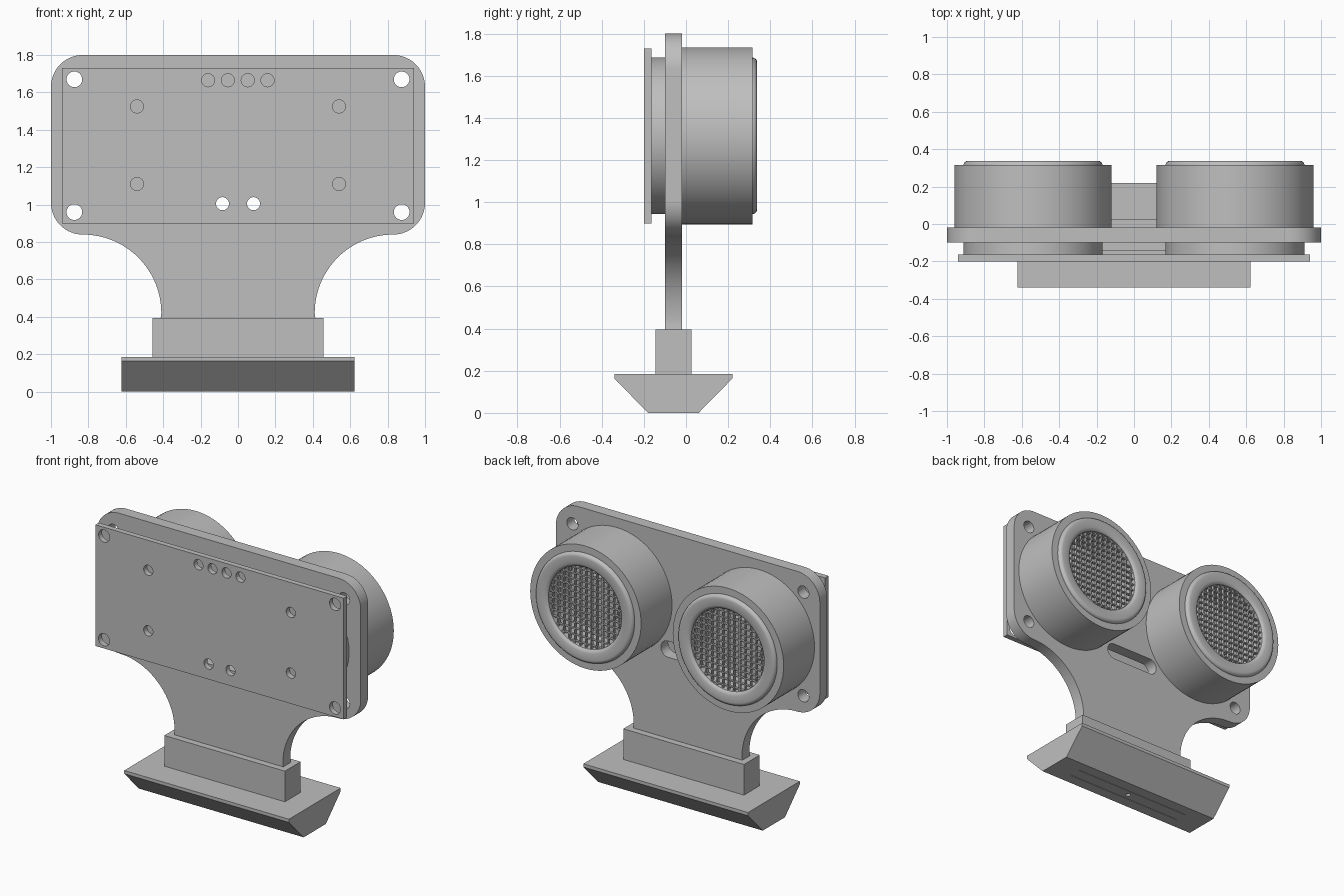
import bpy, bmesh, math
from mathutils import Matrix

cube = bpy.data.objects.get("Cube")
if cube:
    bpy.data.objects.remove(cube, do_unlink=True)

grey = bpy.data.materials.new("plain grey")
grey.use_nodes = True
COLOUR = (0.52, 0.52, 0.52, 1)
grey.diffuse_color = COLOUR
grey.node_tree.nodes["Principled BSDF"].inputs["Base Color"].default_value = COLOUR

MID_Y = -0.06      # plane of the bracket plate
EYE_X, EYE_Z = 0.54, 1.315


def finish(name, bm, smooth=False):
    bmesh.ops.recalc_face_normals(bm, faces=bm.faces)
    mesh = bpy.data.meshes.new(name)
    bm.to_mesh(mesh)
    bm.free()
    return add(name, mesh, smooth)


def add(name, mesh, smooth=False):
    mesh.materials.clear()
    mesh.materials.append(grey)
    ob = bpy.data.objects.new(name, mesh)
    bpy.context.collection.objects.link(ob)
    if smooth:
        bpy.ops.object.select_all(action='DESELECT')
        ob.select_set(True)
        bpy.context.view_layer.objects.active = ob
        bpy.ops.object.shade_smooth_by_angle(angle=math.radians(30))
    return ob


def add_box(bm, x0, x1, y0, y1, z0, z1):
    size = Matrix.Diagonal((x1 - x0, y1 - y0, z1 - z0, 1))
    place = Matrix.Translation(((x0 + x1) / 2, (y0 + y1) / 2, (z0 + z1) / 2))
    bmesh.ops.create_cube(bm, size=1, matrix=place @ size)


def arc(cx, cz, r, start, end, n=16):
    angles = [math.radians(start + (end - start) * i / n) for i in range(n + 1)]
    return [(cx + r * math.cos(a), cz + r * math.sin(a)) for a in angles]


def circle(cx, cz, r):
    return arc(cx, cz, r, 0, 360, 32)[:-1]


def sheet(name, loops, y0, y1):
    """Flat part in the xz plane: first loop is the outline, the rest are holes."""
    curve = bpy.data.curves.new(name, 'CURVE')
    curve.dimensions = '2D'
    curve.fill_mode = 'BOTH'
    curve.extrude = (y1 - y0) / 2
    for loop in loops:
        spline = curve.splines.new('POLY')
        spline.points.add(len(loop) - 1)
        for point, (x, z) in zip(spline.points, loop):
            point.co = (x, z, 0, 1)
        spline.use_cyclic_u = True
    temp = bpy.data.objects.new("helper", curve)
    bpy.context.collection.objects.link(temp)
    graph = bpy.context.evaluated_depsgraph_get()
    mesh = bpy.data.meshes.new_from_object(temp.evaluated_get(graph))
    bpy.data.objects.remove(temp, do_unlink=True)
    mesh.transform(Matrix.Translation((0, (y0 + y1) / 2, 0)) @ Matrix.Rotation(math.pi / 2, 4, 'X'))
    bm = bmesh.new()
    bm.from_mesh(mesh)
    bmesh.ops.remove_doubles(bm, verts=bm.verts, dist=0.0001)
    return finish(name, bm, True)


def lathe(name, profile, x, closed=False):
    """Turn (radius, y) points about the y axis through a sensor centre."""
    bm = bmesh.new()
    verts = [bm.verts.new((r, y, 0)) for r, y in profile]
    ring = verts + verts[:1] if closed else verts
    edges = [bm.edges.new(pair) for pair in zip(ring, ring[1:])]
    bmesh.ops.spin(bm, geom=verts + edges, cent=(0, 0, 0), axis=(0, 1, 0),
                   angle=2 * math.pi, steps=72)
    bmesh.ops.remove_doubles(bm, verts=bm.verts, dist=0.0001)
    bmesh.ops.translate(bm, verts=bm.verts, vec=(x, 0, EYE_Z))
    return finish(name, bm, True)


# Bracket plate: rounded head flaring in to a neck, with screw holes and a slot
half = [(0.415, 0.38)] + arc(0.83, 0.42, 0.42, 180, 90, 24)
half += arc(0.83, 1.01, 0.17, -90, 0) + arc(0.83, 1.63, 0.17, 0, 90)
outline = half + [(-x, z) for x, z in reversed(half)]
screws = [circle(sx * 0.875, z, 0.042) for sx in (-1, 1) for z in (0.96, 1.67)]
slot = arc(0.15, 1.005, 0.055, -90, 90) + arc(-0.15, 1.005, 0.055, 90, 270)
sheet("bracket_plate", [outline] + screws + [slot], -0.10, -0.02)

# Circuit board with screw, pin and lead holes
board = [(-0.94, 0.90), (0.94, 0.90), (0.94, 1.73), (-0.94, 1.73)]
pins = [circle(-0.16 + i * 0.106, 1.665, 0.035) for i in range(4)]
leads = [circle(s * x, z, 0.035) for s in (-1, 1)
         for x, z in ((0.54, 1.525), (0.54, 1.11), (0.083, 1.005))]
sheet("circuit_board", [board] + screws + pins + leads, -0.20, -0.163)

# Two sensors: outer sleeve, hollow can with rounded lip, inner disc and mesh
GRILLE_R = 0.277
for side, x in (("left", EYE_X), ("right", -EYE_X)):
    lathe(side + "_sleeve", [(0.36, -0.03), (0.42, -0.03), (0.42, 0.315), (0.36, 0.315)], x, True)
    lip = arc(0.347, 0.313, 0.025, 0, 90, 6)
    lathe(side + "_sensor_can", [(0, -0.163), (0.372, -0.163)] + lip +
          [(0.30, 0.338), (0.285, 0.332), (GRILLE_R, 0.322), (GRILLE_R, 0.10), (0, 0.10)], x)
    lathe(side + "_sensor_disc", [(0, 0.09), (0.16, 0.09), (0.16, 0.19), (0, 0.19)], x)
    bm = bmesh.new()
    pitch, t = 0.042, 0.004
    for i in range(-6, 7):
        d = i * pitch
        c = math.sqrt(GRILLE_R ** 2 - d ** 2) + 0.003
        add_box(bm, x + d - t, x + d + t, 0.295, 0.315, EYE_Z - c, EYE_Z + c)
        add_box(bm, x - c, x + c, 0.296, 0.314, EYE_Z + d - t, EYE_Z + d + t)
    finish(side + "_sensor_mesh", bm)

# Neck block that holds the plate
bm = bmesh.new()
add_box(bm, -0.457, 0.457, MID_Y - 0.085, MID_Y + 0.085, 0.18, 0.395)
finish("neck_block", bm)

# Wedge foot: tapered profile run along x
bm = bmesh.new()
side_half = [(0.12, 0), (0.28, 0.163), (0.28, 0.185)]
profile = side_half + [(-y, z) for y, z in reversed(side_half)]
face = bm.faces.new([bm.verts.new((-0.624, MID_Y + y, z)) for y, z in profile])
run = bmesh.ops.extrude_face_region(bm, geom=[face])
bmesh.ops.translate(bm, vec=(1.248, 0, 0),
                    verts=[v for v in run["geom"] if isinstance(v, bmesh.types.BMVert)])
foot = finish("wedge_foot", bm)

# Small hole and two hairline grooves under the foot
bm = bmesh.new()
bmesh.ops.create_cone(bm, cap_ends=True, segments=20, radius1=0.016, radius2=0.016, depth=0.2,
                      matrix=Matrix.Translation((0, MID_Y, 0)))
for s in (-1, 1):
    y = MID_Y + s * 0.042
    add_box(bm, -0.45, 0.45, y - 0.002, y + 0.002, -0.05, 0.04)
cutter = finish("foot_cutter", bm)
cutter.hide_render = True
cut = foot.modifiers.new("cut", 'BOOLEAN')
cut.operation = 'DIFFERENCE'
cut.object = cutter
cut.solver = 'EXACT'
graph = bpy.context.evaluated_depsgraph_get()
cut_mesh = bpy.data.meshes.new_from_object(foot.evaluated_get(graph))
foot.modifiers.clear()
foot.data = cut_mesh
bpy.data.objects.remove(cutter, do_unlink=True)
